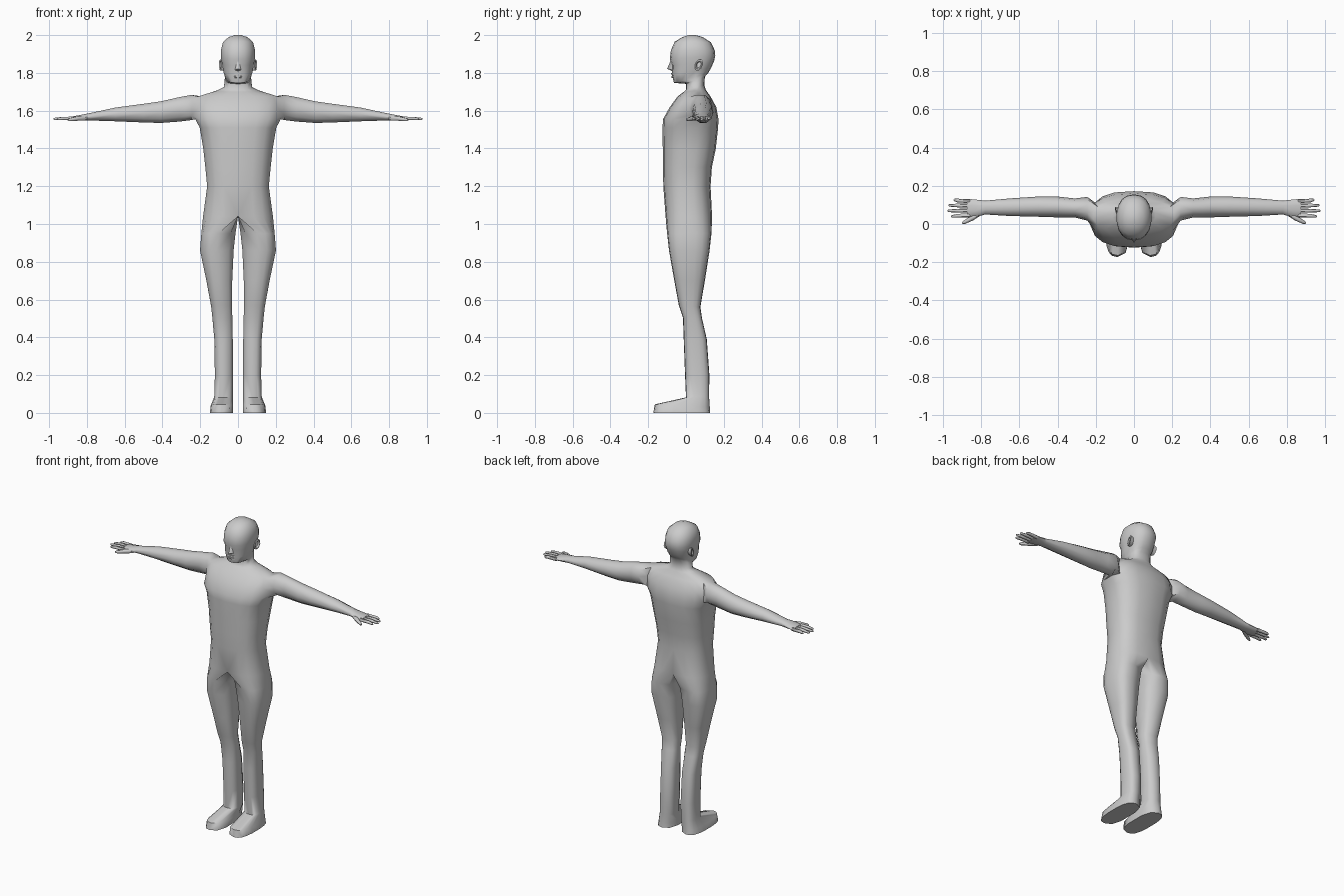
import bpy, bmesh, math
from mathutils import Vector

if "Cube" in bpy.data.objects:
    bpy.data.objects.remove(bpy.data.objects["Cube"])

skin = bpy.data.materials.new("light_grey")
skin.diffuse_color = (0.6, 0.6, 0.6, 1)
skin.use_nodes = True
skin.node_tree.nodes["Principled BSDF"].inputs["Base Color"].default_value = skin.diffuse_color


def finish(bm, name, angle=60):
    """Turn a right-hand-side mesh into a mirrored, smooth object."""
    bmesh.ops.recalc_face_normals(bm, faces=bm.faces)
    me = bpy.data.meshes.new(name)
    bm.to_mesh(me)
    bm.free()
    me.materials.append(skin)
    ob = bpy.data.objects.new(name, me)
    bpy.context.collection.objects.link(ob)
    m = ob.modifiers.new("mirror", 'MIRROR')
    m.merge_threshold = 0.0005
    bpy.ops.object.select_all(action='DESELECT')
    bpy.context.view_layer.objects.active = ob
    ob.select_set(True)
    bpy.ops.object.shade_smooth_by_angle(angle=math.radians(angle))
    return ob


def spow(v, p):
    return math.copysign(abs(v) ** p, v)


def ring(bm, angles, cx, w, yf, yb, zf, zb, p):
    """Rounded cross-section, tilted from zf at the front to zb at the back."""
    out = []
    for a in angles:
        s = spow(math.sin(math.radians(a)), p)
        c = spow(math.cos(math.radians(a)), p)
        t = (s + 1) / 2
        out.append(bm.verts.new((cx + w * c, yf + (yb - yf) * t, zf + (zb - zf) * t)))
    return out


def skin_rings(bm, a, b, closed):
    n = len(a)
    for i in range(n if closed else n - 1):
        j = (i + 1) % n
        bm.faces.new((a[i], a[j], b[j], b[i]))


bm = bmesh.new()
HALF = [-90 + 20 * i for i in range(10)]
FULL = HALF + [126, 162, 198, 234]

# Torso, neck and head: half width, front y, back y, front z, back z, roundness
trunk = [
    (.187, -.108, .138, 1.04, 1.04, .75),
    (.165, -.12, .130, 1.20, 1.20, .75),
    (.175, -.122, .137, 1.30, 1.30, .75),
    (.186, -.123, .158, 1.40, 1.40, .75),
    (.205, -.124, .170, 1.51, 1.51, .75),
    (.228, -.122, .172, 1.555, 1.555, .75),
    (.232, -.085, .160, 1.62, 1.62, .8),
    (.215, -.045, .130, 1.675, 1.675, .85),
    (.115, -.012, .105, 1.70, 1.71, .9),
    (.075, .000, .097, 1.712, 1.735, .9),
    (.072, .000, .100, 1.742, 1.78, .9),
    (.066, -.064, .118, 1.747, 1.80, .8),
    (.078, -.074, .132, 1.79, 1.825, .8),
    (.085, -.074, .148, 1.84, 1.86, .85),
    (.091, -.086, .155, 1.872, 1.89, .85),
    (.092, -.080, .152, 1.92, 1.92, .9),
    (.080, -.060, .132, 1.965, 1.962, .9),
    (.050, -.018, .088, 1.99, 1.99, 1),
    (.015, .015, .050, 2.0, 2.0, 1),
]
T = [ring(bm, HALF, 0, *r) for r in trunk]
LO, MID, HI = 5, 6, 7                      # rows around the arm opening
for k in range(len(T) - 1):
    for i in range(9):
        if not (k in (LO, MID) and 3 <= i < 6):
            bm.faces.new((T[k][i], T[k][i + 1], T[k + 1][i + 1], T[k + 1][i]))
bm.faces.new(T[-1])

# Arm, from the shoulder opening to the palm: x, y, z, half depth, half height
prev = T[LO][3:7] + [T[MID][6]] + T[HI][6:2:-1] + [T[MID][3]]
bmesh.ops.delete(bm, geom=[T[MID][4], T[MID][5]], context='VERTS')
arm = [
    (.245, .080, 1.617, .062, .070),
    (.31, .084, 1.607, .050, .068),
    (.41, .090, 1.592, .055, .060),
    (.50, .091, 1.587, .053, .052),
    (.65, .088, 1.580, .046, .038),
    (.78, .086, 1.568, .036, .021),
    (.83, .082, 1.563, .046, .016),
    (.875, .084, 1.559, .048, .011),
]
for x, y, z, ry, rz in arm:
    cur = []
    for i in range(10):
        a = math.radians(-144 + 36 * i)
        cur.append(bm.verts.new((x, y + ry * math.cos(a), z + rz * math.sin(a))))
    skin_rings(bm, prev, cur, True)
    prev = cur
bm.faces.new(prev)

# Leg and foot: inner x, outer x, front y, back y, front z, back z
leg = [
    (.010, .195, -.100, .135, .95, .95),
    (.020, .202, -.090, .125, .86, .86),
    (.028, .168, -.062, .100, .70, .70),
    (.030, .143, -.038, .076, .57, .56),
    (.028, .136, -.016, .085, .505, .50),
    (.026, .126, -.012, .110, .39, .39),
    (.026, .123, -.005, .124, .20, .20),
    (.026, .126, .000, .122, .082, .09),
    (.024, .145, -.165, .126, .045, .03),
    (.024, .150, -.173, .128, .0, .0),
]
y0, y1 = trunk[0][1], trunk[0][2]
prev = T[0] + [bm.verts.new((0, y1 + (y0 - y1) * k / 5, 1.04)) for k in range(1, 5)]
for xi, xo, yf, yb, zf, zb in leg:
    cur = ring(bm, FULL, (xi + xo) / 2, (xo - xi) / 2, yf, yb, zf, zb, .72)
    skin_rings(bm, prev, cur, True)
    prev = cur
bm.faces.new(prev)
finish(bm, "body")


def tube(bm, pts, radii, n=6):
    """Tapered tube through a few points, capped at both ends."""
    prev = None
    d = (Vector(pts[-1]) - Vector(pts[0])).normalized()
    u = d.cross(Vector((0, 0, 1))).normalized()
    v = u.cross(d)
    for q, r in zip(pts, radii):
        cur = [bm.verts.new(Vector(q) + r * (u * math.cos(2 * math.pi * i / n)
               + v * math.sin(2 * math.pi * i / n))) for i in range(n)]
        if prev:
            skin_rings(bm, prev, cur, True)
        else:
            bm.faces.new(cur)
        prev = cur
    bm.faces.new(prev)


# Four fingers and a thumb
bm = bmesh.new()
for ya, yb, tip in ((.046, .040, .958), (.071, .069, .978), (.096, .098, .972), (.120, .126, .945)):
    tube(bm, [(.86, ya, 1.559), (.925, (ya + yb) / 2, 1.559), (tip - .006, yb, 1.556), (tip, yb, 1.556)],
         [.011, .0095, .007, .003])
tube(bm, [(.805, .060, 1.562), (.85, .030, 1.558), (.89, .008, 1.552), (.90, .004, 1.551)],
     [.014, .013, .009, .004])
finish(bm, "fingers")

# Ears: flat tilted discs with a raised rim
bm = bmesh.new()
rows = []
for x, s in ((.070, .9), (.094, 1.0), (.096, .75), (.088, .5)):
    row = []
    for i in range(10):
        a = 2 * math.pi * i / 10
        dy, dz = .021 * s * math.cos(a), .031 * s * math.sin(a)
        row.append(bm.verts.new((x + dy * .3, .068 + dy + dz * .25, 1.842 + dz)))
    rows.append(row)
for a, b in zip(rows, rows[1:]):
    skin_rings(bm, a, b, True)
bm.faces.new(rows[-1])
finish(bm, "ears", 40)

# Nose: half wedge from the brow to the tip
bm = bmesh.new()
P = [bm.verts.new(c) for c in ((0, -.080, 1.868), (0, -.100, 1.822), (0, -.070, 1.808),
                               (.008, -.070, 1.865), (.017, -.070, 1.815))]
for f in ((0, 1, 4, 3), (1, 2, 4)):
    bm.faces.new([P[i] for i in f])
finish(bm, "nose")

# Lips: two half-width ridges with a slit between them
bm = bmesh.new()
for z, y in ((1.796, -.079), (1.779, -.077)):
    prev = None
    for x, h, back in ((0, .007, 0), (.018, .006, .004), (.034, .002, .016)):
        cur = [bm.verts.new((x, y + back + dy, z + dz * h))
               for dy, dz in ((.014, 1), (0, .5), (0, -.7), (.014, -1))]
        if prev:
            skin_rings(bm, prev, cur, False)
        prev = cur
finish(bm, "lips", 40)
